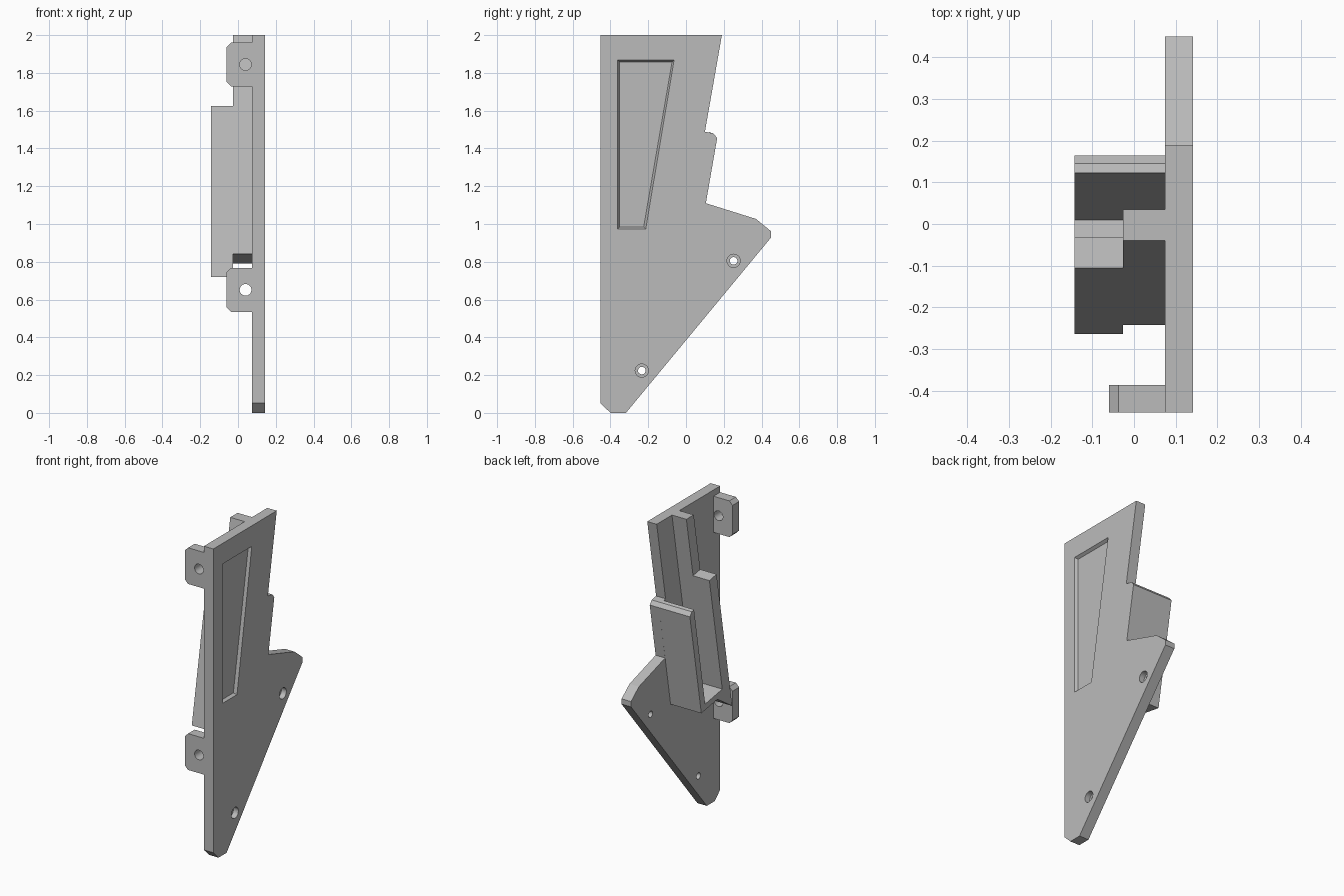
import bpy, bmesh, math
from mathutils import Matrix

cube = bpy.data.objects.get("Cube")
if cube:
    bpy.data.objects.remove(cube, do_unlink=True)

grey = bpy.data.materials.new("plain grey")
grey.use_nodes = True
colour = (0.5, 0.5, 0.5, 1)
grey.diffuse_color = colour
grey.node_tree.nodes["Principled BSDF"].inputs["Base Color"].default_value = colour

INNER, OUTER = 0.075, 0.142     # side plate, inner and outer faces
STEP, EDGE = -0.027, -0.143     # narrow rail side, open channel side
LEAN = 0.175                    # y shift per unit of height


def add(name, bm):
    bmesh.ops.recalc_face_normals(bm, faces=bm.faces)
    mesh = bpy.data.meshes.new(name)
    bm.to_mesh(mesh)
    bm.free()
    mesh.materials.append(grey)
    ob = bpy.data.objects.new(name, mesh)
    bpy.context.collection.objects.link(ob)
    return ob


def prism(name, points, lo, hi, axis="x"):
    """Extrude a (y, z) profile along x, or an (x, z) profile along y."""
    bm = bmesh.new()
    place = (lambda p, d: (d, *p)) if axis == "x" else (lambda p, d: (p[0], d, p[1]))
    face = bm.faces.new([bm.verts.new(place(p, lo)) for p in points])
    new = bmesh.ops.extrude_face_region(bm, geom=[face])["geom"]
    shift = place((0, 0), hi - lo)
    bmesh.ops.translate(bm, vec=shift, verts=[v for v in new if isinstance(v, bmesh.types.BMVert)])
    return add(name, bm)


def drill(name, radius, length, centre, axis):
    bm = bmesh.new()
    turn = Matrix.Rotation(math.pi / 2, 4, "Y" if axis == "x" else "X")
    bmesh.ops.create_cone(bm, cap_ends=True, segments=32, radius1=radius, radius2=radius,
                          depth=length, matrix=Matrix.Translation(centre) @ turn)
    return add(name, bm)


def cut(target, cutter):
    mod = target.modifiers.new("cut", "BOOLEAN")
    mod.operation, mod.solver, mod.object = "DIFFERENCE", "EXACT", cutter
    cutter.hide_render = True
    cutter.hide_set(True)


def front(z):       # front face of the leaning rail
    return -0.04 - LEAN * (2 - z)


def back(z):        # back face of the leaning rail
    return front(z) + 0.075


def outer(z):       # outer face of the leaning back wall
    return 0.165 - LEAN * (1.455 - z)


# Side plate
plate = prism("side_plate", [
    (-0.453, 2), (0.19, 2), (0.1, 1.488), (0.145, 1.48), (0.165, 1.455), (0.105, 1.11),
    (0.37, 1.027), (0.45, 0.962), (0.45, 0.928), (-0.318, 0), (-0.4, 0), (-0.453, 0.052)],
    INNER, OUTER)

# Shallow panel recess with sloped sides
bm = bmesh.new()
rings = []
for x, g in ((OUTER + 0.01, -0.006), (OUTER - 0.018, 0.011)):
    rings.append([bm.verts.new((x, y, z)) for y, z in (
        (-0.362 + g, 1.868 - g), (-0.063 - g, 1.868 - g),
        (-0.213 - g, 0.974 + g), (-0.362 + g, 0.974 + g))])
for ring in rings:
    bm.faces.new(ring)
for i in range(4):
    j = (i + 1) % 4
    bm.faces.new((rings[0][i], rings[0][j], rings[1][j], rings[1][i]))
cut(plate, add("panel_cutter", bm))

# Counterbored screw holes
for label, y, z in (("upper", 0.252, 0.805), ("lower", -0.234, 0.224)):
    cut(plate, drill(label + "_screw_cutter", 0.02, 0.3, (OUTER, y, z), "x"))
    cut(plate, drill(label + "_counterbore_cutter", 0.035, 0.07, (OUTER, y, z), "x"))

# Leaning front rail, and its wider lower part with a wedge foot
prism("front_rail", [(front(2), 2), (back(2), 2), (back(0.83), 0.83), (front(0.842), 0.842)],
      STEP, INNER)
prism("wide_rail", [(front(1.625), 1.625), (back(1.612), 1.612), (back(0.84), 0.84),
                    (-0.115, 0.819), (front(0.72), 0.72)], EDGE, STEP)

# Back wall and floor of the open channel
prism("back_wall_and_floor", [
    (0.123, 1.486), (0.145, 1.48), (0.165, 1.455), (outer(0.792), 0.792),
    (front(0.842), 0.842), (back(0.866), 0.866), (0.01, 0.836)], EDGE, INNER)

# Mounting tabs with chamfered corners
for label, low, high in (("upper", 1.728, 1.96), ("lower", 0.535, 0.768)):
    c = 0.023
    tab = prism(label + "_tab", [
        (INNER, low), (-0.06 + c, low), (-0.06, low + c),
        (-0.06, high - c), (-0.06 + c, high), (INNER, high)], -0.453, -0.386, "y")
    cut(tab, drill(label + "_tab_cutter", 0.031, 0.3, (0.04, -0.42, (low + high) / 2), "y"))

# Crisp edges with smooth hole walls
for ob in bpy.context.collection.objects:
    if ob.type == "MESH" and ob.name.endswith("_cutter") and "panel" not in ob.name:
        for poly in ob.data.polygons:
            poly.use_smooth = len(poly.vertices) == 4
